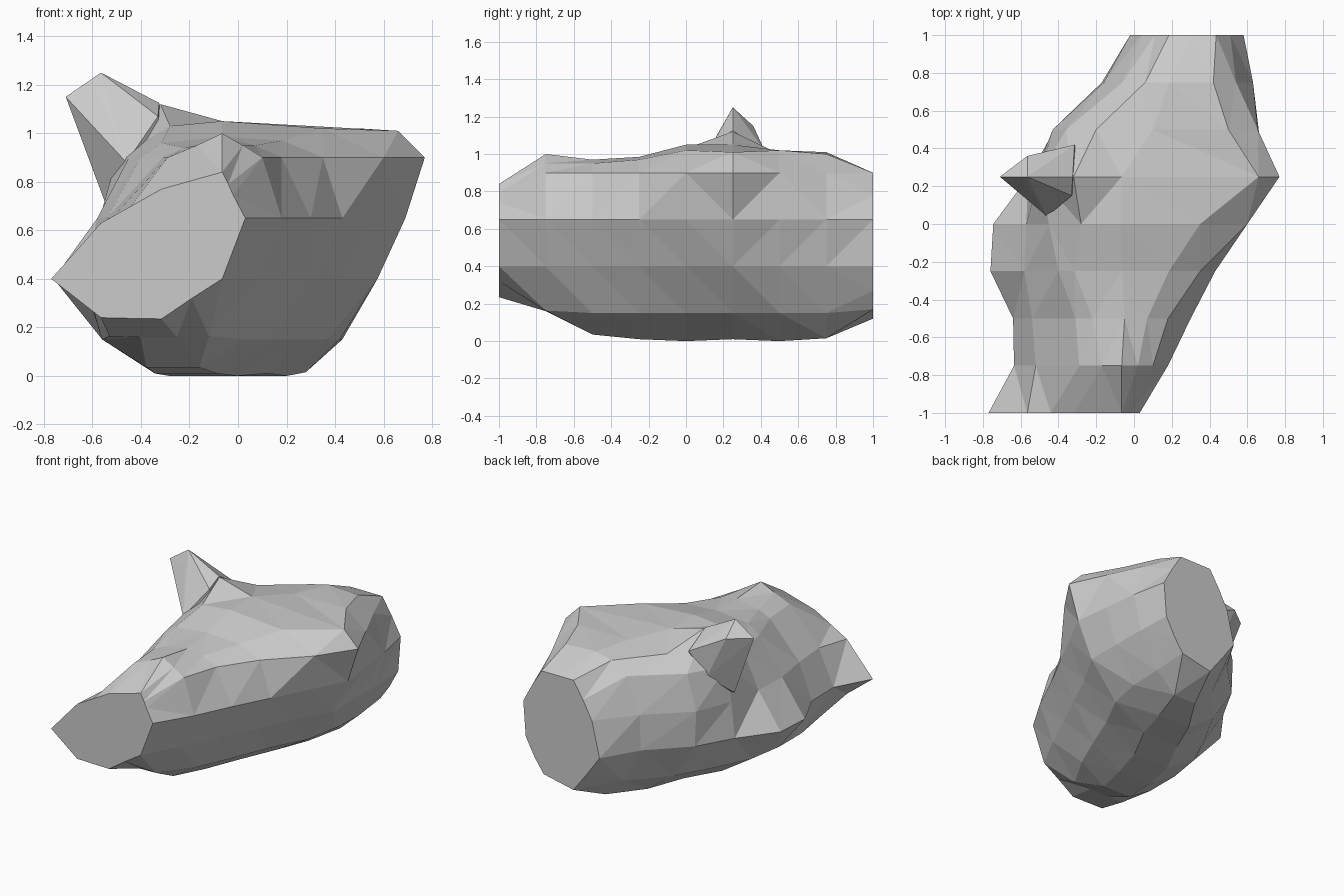
import bpy, bmesh


def finish(bm, name):
    bmesh.ops.recalc_face_normals(bm, faces=bm.faces[:])
    mesh = bpy.data.meshes.new(name)
    bm.to_mesh(mesh)
    bm.free()
    obj = bpy.data.objects.new(name, mesh)
    bpy.context.collection.objects.link(obj)
    return obj


LEVELS = (0.15, 0.40, 0.65, 0.90)

# Sections: y, bottom z, left x rising, three top points, right x falling
SECTIONS = [
    (-.75, .16, -.53, -.635, -.52, -.29, -.17, .95, -.065, 1.0, .02, .95, .10, .18, .07, -.12),
    (-.50, .035, -.56, -.64, -.54, -.31, -.22, .94, -.05, .97, .07, .95, .18, .30, .185, .03),
    (-.25, .01, -.56, -.76, -.58, -.40, -.315, .96, -.065, .985, .185, .97, .35, .43, .31, .14),
    (0, 0, -.52, -.745, -.57, -.45, -.28, 1.03, -.065, 1.05, .35, 1.02, .60, .56, .43, .24),
    (.25, .01, -.40, -.56, -.53, -.50, -.32, 1.12, -.065, 1.05, .66, 1.01, .77, .69, .575, .37),
    (.50, 0, -.26, -.42, -.43, -.36, -.20, 1.0, .10, 1.02, .50, 1.02, .655, .66, .575, .42),
    (.75, .015, -.04, -.17, -.16, -.06, .06, .98, .185, 1.01, .42, 1.0, .54, .63, .57, .43),
]

# Flat cut ends, with the same number of points as the sections
FRONT = [(-.565, .24), (-.77, .4), (-.565, .63), (-.44, .70), (-.315, .77), (-.065, .84),
         (-.04, .79), (-.02, .745), (.03, .65), (-.065, .4), (-.19, .32), (-.315, .235),
         (-.44, .237)]
BACK = [(.08, .26), (-.02, .4), (.04, .65), (.11, .78), (.185, .9), (.31, .9),
        (.435, .9), (.51, .78), (.58, .65), (.56, .4), (.49, .27), (.42, .17), (.185, .12)]


def ring(section):
    y, low = section[:2]
    left, right = section[2:6], section[12:16]
    pts = list(zip(left, LEVELS))
    pts += [section[i:i + 2] for i in (6, 8, 10)]
    pts += list(zip(right, reversed(LEVELS)))
    a, b = left[0], right[3]
    pts += [(b + (a - b) * t, low) for t in (.32, .69)]
    # keep the lower flanks above the underside
    return [(x, y, max(z, low + .003)) for x, z in pts[:-2]] + [(x, y, z) for x, z in pts[-2:]]


# Faceted main body lofted from front cut to back cut
rings = [[(x, -1, z) for x, z in FRONT]]
rings += [ring(s) for s in SECTIONS]
rings += [[(x, 1, z) for x, z in BACK]]
bm = bmesh.new()
loops = [[bm.verts.new(p) for p in r] for r in rings]
for r0, r1 in zip(loops, loops[1:]):
    n = len(r0)
    for i in range(n):
        bm.faces.new((r0[i], r0[(i + 1) % n], r1[(i + 1) % n], r1[i]))
bmesh.ops.triangulate(bm, faces=bm.faces[:], quad_method='SHORT_EDGE')
bm.faces.new(loops[0])
bm.faces.new(loops[-1])
body = finish(bm, "faceted_body")

# Pointed stub on the left shoulder, merged into the body
bm = bmesh.new()
for p in [(-.565, .25, 1.25), (-.71, .25, 1.15), (-.565, .36, 1.15), (-.565, .20, 1.15),
          (-.325, .25, 1.125), (-.315, .42, 1.02), (-.605, .24, .90), (-.55, .24, .72),
          (-.46, .04, .88), (-.33, .15, 1.07), (-.43, .38, .85), (-.25, .25, .70)]:
    bm.verts.new(p)
bmesh.ops.convex_hull(bm, input=bm.verts[:])
stub = finish(bm, "shoulder_stub")
stub.hide_render = True
stub.hide_set(True)
union = body.modifiers.new("merge_stub", 'BOOLEAN')
union.operation = 'UNION'
union.solver = 'EXACT'
union.object = stub
